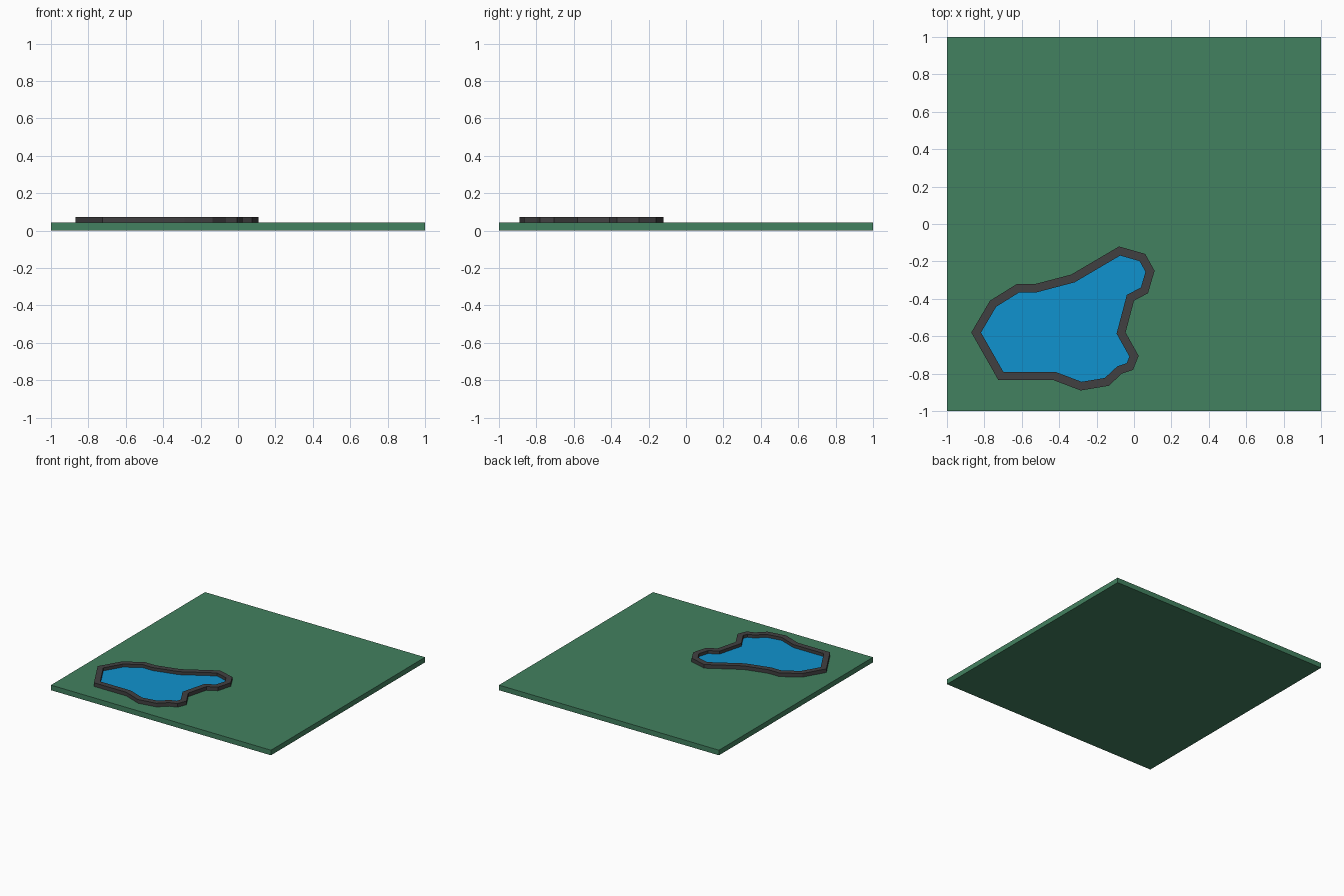
import bpy
from mathutils import Vector

if "Cube" in bpy.data.objects:
    bpy.data.objects.remove(bpy.data.objects["Cube"])

GROUND_TOP, WATER_Z, RIM_TOP, RIM_W = 0.042, 0.047, 0.072, 0.045

# Outer shoreline, clockwise seen from above
SHORE = [(-0.08, -0.12), (0.06, -0.16), (0.11, -0.25), (0.075, -0.37),
         (0.0, -0.41), (-0.045, -0.58), (0.025, -0.705), (-0.005, -0.78),
         (-0.065, -0.80), (-0.135, -0.865), (-0.285, -0.89), (-0.43, -0.835),
         (-0.725, -0.835), (-0.87, -0.58), (-0.77, -0.41), (-0.625, -0.32),
         (-0.525, -0.32), (-0.335, -0.27)]


def material(name, rgb):
    m = bpy.data.materials.new(name)
    m.diffuse_color = (*rgb, 1)
    m.use_nodes = True
    m.node_tree.nodes["Principled BSDF"].inputs["Base Color"].default_value = m.diffuse_color
    return m


def mesh_object(name, verts, faces, mat):
    me = bpy.data.meshes.new(name)
    me.from_pydata(verts, [], faces)
    me.materials.append(mat)
    ob = bpy.data.objects.new(name, me)
    bpy.context.collection.objects.link(ob)
    return ob


def inset(points, width):
    """Mitred inward offset of a clockwise loop."""
    pts = [Vector(p) for p in points]
    out = []
    for i, p in enumerate(pts):
        a = (p - pts[i - 1]).normalized()
        b = (pts[(i + 1) % len(pts)] - p).normalized()
        na, nb = Vector((a.y, -a.x)), Vector((b.y, -b.x))
        out.append(p + (na + nb) * width / (1 + na.dot(nb)))
    return out


green = material("grass", (0.055, 0.22, 0.115))
blue = material("water", (0.005, 0.29, 0.62))
dark = material("stone", (0.053, 0.051, 0.053))

# Ground slab
bpy.ops.mesh.primitive_cube_add(size=1, location=(0, 0, GROUND_TOP / 2))
ground = bpy.context.object
ground.name = "ground"
ground.scale = (2, 2, GROUND_TOP)
ground.data.materials.append(green)

# Pond rim: rectangular section swept round the shoreline
inner = inset(SHORE, RIM_W)
n = len(SHORE)
rings = [(SHORE, GROUND_TOP), (SHORE, RIM_TOP), (inner, RIM_TOP), (inner, GROUND_TOP)]
verts = [(x, y, z) for loop, z in rings for x, y in loop]
faces = [(r * n + i, r * n + n + i, r * n + n + (i + 1) % n, r * n + (i + 1) % n)
         for r in range(3) for i in range(n)]
mesh_object("pond_rim", verts, faces, dark)

# Water surface inside the rim
mesh_object("pond_water", [(x, y, WATER_Z) for x, y in inner],
            [tuple(reversed(range(n)))], blue)
